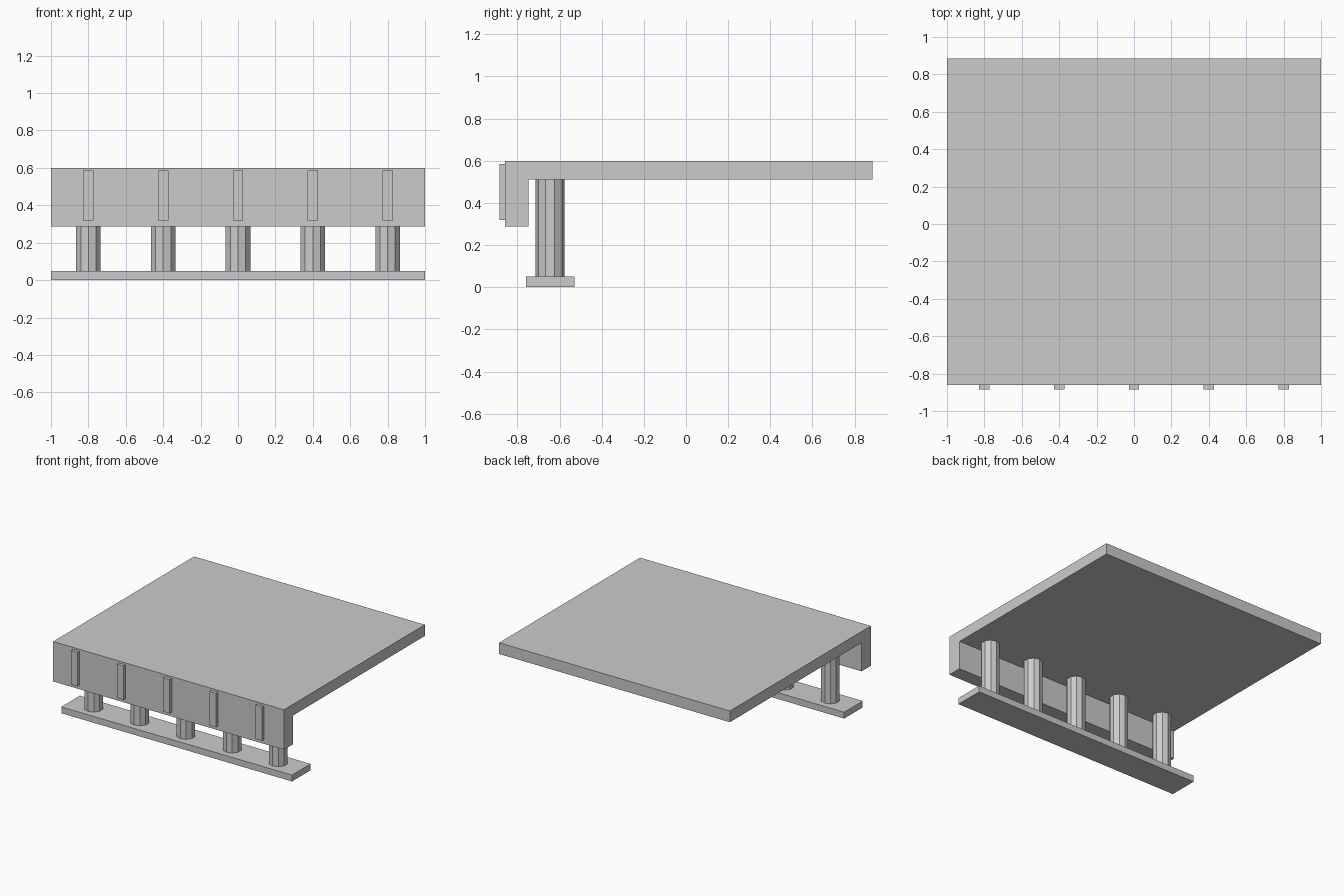
import bpy, bmesh

if "Cube" in bpy.data.objects:
    bpy.data.objects.remove(bpy.data.objects["Cube"])


def box(name, x, y, z):
    """Box from (min, max) ranges on each axis."""
    bpy.ops.mesh.primitive_cube_add(size=1)
    ob = bpy.context.object
    ob.name = name
    ob.location = [(a + b) / 2 for a, b in (x, y, z)]
    ob.scale = [b - a for a, b in (x, y, z)]
    bpy.ops.object.transform_apply(location=True, rotation=False, scale=True)
    return ob


# Roof slab with hanging front fascia: L-shaped side profile extruded along x
profile = [(-0.86, 0.6), (-0.86, 0.287), (-0.747, 0.287),
           (-0.747, 0.512), (0.885, 0.512), (0.885, 0.6)]
bm = bmesh.new()
face = bm.faces.new([bm.verts.new((-1, y, z)) for y, z in profile])
ext = bmesh.ops.extrude_face_region(bm, geom=[face])
bmesh.ops.translate(bm, vec=(2, 0, 0),
                    verts=[g for g in ext["geom"] if isinstance(g, bmesh.types.BMVert)])
bmesh.ops.recalc_face_normals(bm, faces=bm.faces)
mesh = bpy.data.meshes.new("roof_slab")
bm.to_mesh(mesh)
bm.free()
bpy.context.collection.objects.link(bpy.data.objects.new("roof_slab", mesh))

# Plinth under the columns
box("plinth", (-1, 1), (-0.76, -0.53), (0, 0.05))

# Ten-sided columns, each with a flat strip on the fascia in front of it
for i in range(5):
    x = -0.8 + 0.4 * i
    bpy.ops.mesh.primitive_cylinder_add(vertices=10, radius=0.069, depth=0.462,
                                        location=(x, -0.645, 0.281))
    bpy.context.object.name = f"column_{i + 1}"
    box(f"fascia_strip_{i + 1}", (x - 0.028, x + 0.028), (-0.885, -0.86), (0.32, 0.585))
